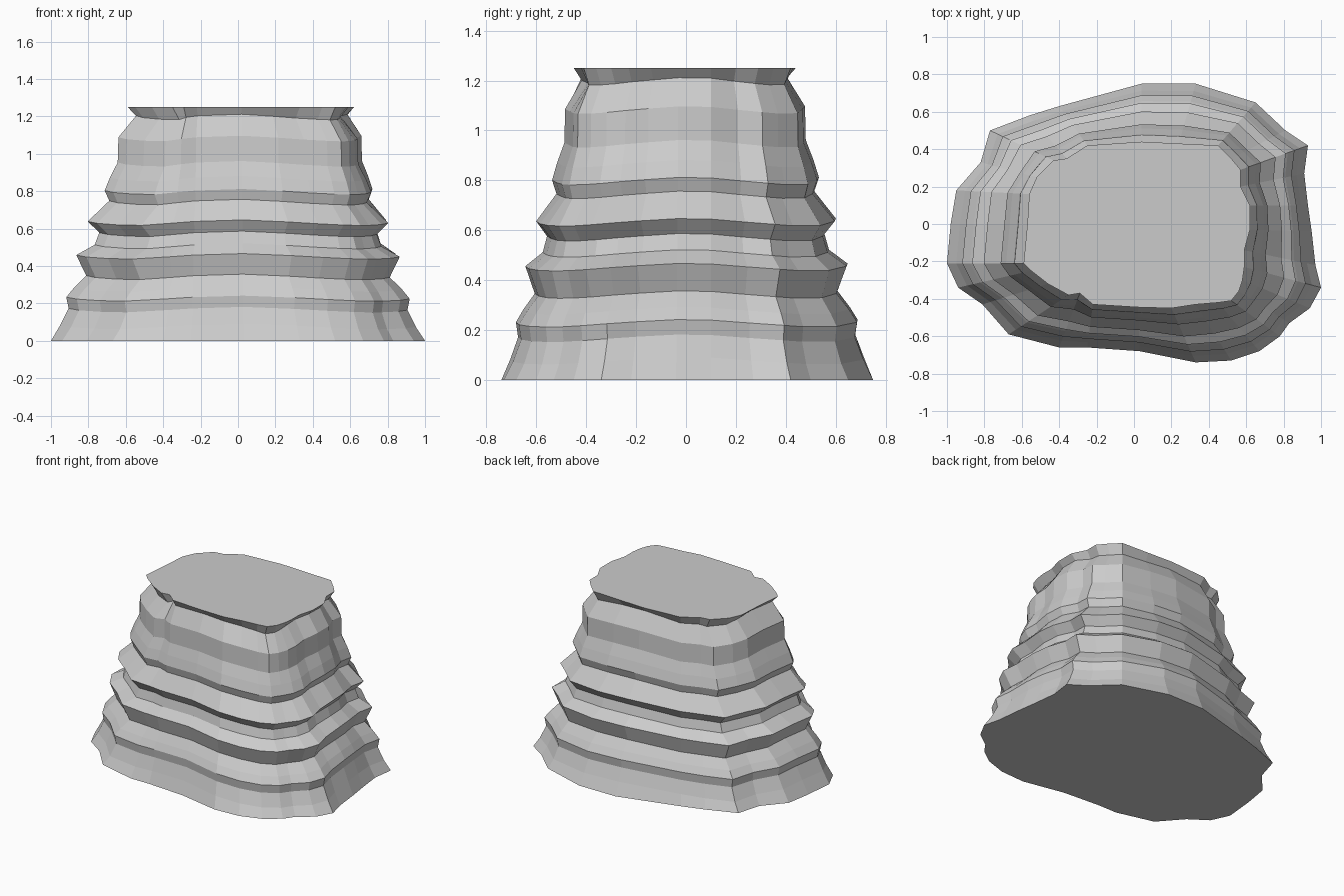
import bpy
import bmesh
import math

default_cube = bpy.data.objects.get("Cube")
if default_cube:
    bpy.data.objects.remove(default_cube, do_unlink=True)


def make_material(name, color):
    material = bpy.data.materials.new(name)
    material.use_nodes = True
    material.diffuse_color = color
    shader = next(n for n in material.node_tree.nodes if n.type == "BSDF_PRINCIPLED")
    shader.inputs["Base Color"].default_value = color
    return material


# Foot outline, counter-clockwise from the front left corner
foot_outline = [
    (1, -.34), (.97, -.22), (.95, -.04), (.93, .1), (.91, .27), (.93, .42),
    (.81, .5), (.65, .65), (.33, .75), (.04, .75), (-.4, .63), (-.56, .58),
    (-.77, .5), (-.82, .33), (-.95, .18), (-.98, 0), (-1, -.21), (-.94, -.34),
    (-.81, -.43), (-.67, -.59), (-.4, -.66), (-.25, -.66), (.03, -.68),
    (.33, -.74), (.52, -.73), (.67, -.68), (.78, -.6), (.83, -.53), (.94, -.45),
]

# Summit outline, matching the foot outline point for point
summit_outline = [
    (.59, -.23), (.59, -.14), (.62, -.03), (.62, .1), (.57, .2), (.57, .29),
    (.52, .35), (.45, .42), (.24, .43), (.04, .44), (-.25, .42), (-.36, .35),
    (-.43, .34), (-.52, .25), (-.56, .16), (-.57, 0), (-.59, -.21), (-.55, -.25),
    (-.46, -.32), (-.35, -.38), (-.29, -.37), (-.22, -.43), (.02, -.445),
    (.2, -.45), (.33, -.43), (.45, -.42), (.52, -.41), (.56, -.36), (.58, -.3),
]

# Rock strata: height, and how far the ring shrinks from foot to summit
strata = [
    (0, 0), (.08, .12), (.17, .23), (.23, .2), (.28, .3), (.345, .46),
    (.455, .33), (.51, .57), (.575, .63), (.635, .48), (.745, .76),
    (.8, .7), (.87, .77), (.95, .87), (1.085, .88), (1.2, 1.11), (1.25, 1),
]
total_height = strata[-1][0]


def stratum_ring(bm, height, shrink):
    """One closed ring of the cliff, its bedding line gently undulating."""
    ring = []
    for (fx, fy), (sx, sy) in zip(foot_outline, summit_outline):
        x = fx + (sx - fx) * shrink
        y = fy + (sy - fy) * shrink
        wave = 0
        if 0 < height < total_height:
            wave = .015 * math.cos(4 * math.atan2(fy / .75, fx)) - .003
        ring.append(bm.verts.new((x, y, height + wave)))
    return ring


# Loft the rings into one closed rock and cap both ends
bm = bmesh.new()
rings = [stratum_ring(bm, height, shrink) for height, shrink in strata]
count = len(foot_outline)
for lower, upper in zip(rings, rings[1:]):
    for i in range(count):
        j = (i + 1) % count
        bm.faces.new((lower[i], lower[j], upper[j], upper[i]))
bm.faces.new(list(reversed(rings[0])))
bm.faces.new(rings[-1])
bmesh.ops.recalc_face_normals(bm, faces=bm.faces)

mesh = bpy.data.meshes.new("layered_rock")
bm.to_mesh(mesh)
bm.free()
mesh.materials.append(make_material("stone grey", (.6, .6, .6, 1)))
rock = bpy.data.objects.new("layered_rock", mesh)
bpy.context.collection.objects.link(rock)
